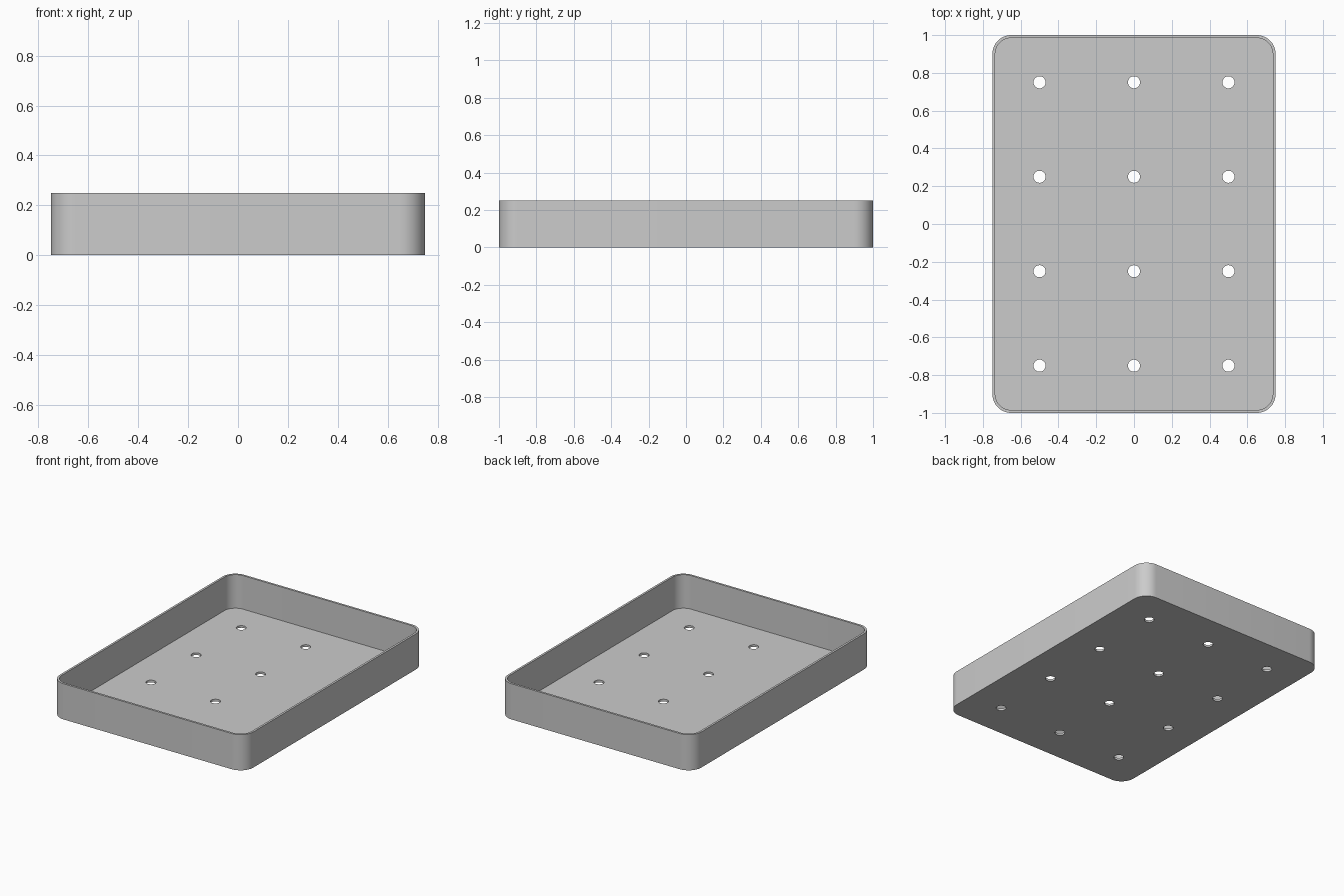
import bpy
import bmesh
import math
from mathutils import Matrix, Vector

WIDTH, DEPTH, HEIGHT = 1.5, 2.0, 0.25
CORNER, WALL, FLOOR = 0.1, 0.015, 0.015
HOLE = 0.032

if "Cube" in bpy.data.objects:
    bpy.data.objects.remove(bpy.data.objects["Cube"], do_unlink=True)

grey = bpy.data.materials.new("plain grey")
grey.use_nodes = True
colour = (0.6, 0.6, 0.6, 1)
grey.diffuse_color = colour
grey.node_tree.nodes["Principled BSDF"].inputs["Base Color"].default_value = colour


def make_object(name, bm):
    mesh = bpy.data.meshes.new(name)
    bm.to_mesh(mesh)
    bm.free()
    mesh.materials.append(grey)
    obj = bpy.data.objects.new(name, mesh)
    bpy.context.collection.objects.link(obj)
    return obj


# Tray: a block with rounded upright corners
bm = bmesh.new()
bmesh.ops.create_cube(bm, size=1)
bmesh.ops.scale(bm, vec=(WIDTH, DEPTH, HEIGHT), verts=bm.verts)
bmesh.ops.translate(bm, vec=(0, 0, HEIGHT / 2), verts=bm.verts)
upright = [e for e in bm.edges
           if abs(e.verts[0].co.z - e.verts[1].co.z) > HEIGHT / 2]
bmesh.ops.bevel(bm, geom=upright, offset=CORNER, segments=12,
                profile=0.5, affect='EDGES')

# Hollow: inset the top for the rim, then sink the inner face to the floor
bm.normal_update()
top = max(bm.faces, key=lambda f: f.calc_center_median().z)
bmesh.ops.inset_region(bm, faces=[top], thickness=WALL, use_even_offset=True)
sunk = bmesh.ops.extrude_discrete_faces(bm, faces=[top])["faces"][0]
bmesh.ops.translate(bm, vec=Vector((0, 0, FLOOR - HEIGHT)), verts=sunk.verts)
bmesh.ops.recalc_face_normals(bm, faces=bm.faces)
tray = make_object("tray", bm)

# Drain holes: a three by four grid of cylinders cut through the floor
bm = bmesh.new()
for column in range(3):
    for row in range(4):
        place = Matrix.Translation((0.5 * (column - 1), 0.5 * (row - 1.5), 0))
        bmesh.ops.create_cone(bm, cap_ends=True, segments=32, radius1=HOLE,
                              radius2=HOLE, depth=0.1, matrix=place)
cutter = make_object("drain_hole_cutter", bm)
cutter.hide_render = True

bpy.ops.object.select_all(action='DESELECT')
tray.select_set(True)
bpy.context.view_layer.objects.active = tray
cut = tray.modifiers.new("drain_holes", 'BOOLEAN')
cut.operation = 'DIFFERENCE'
cut.solver = 'EXACT'
cut.object = cutter
bpy.ops.object.modifier_apply(modifier=cut.name)
bpy.data.objects.remove(cutter, do_unlink=True)

bpy.ops.object.shade_smooth_by_angle(angle=math.radians(30))
